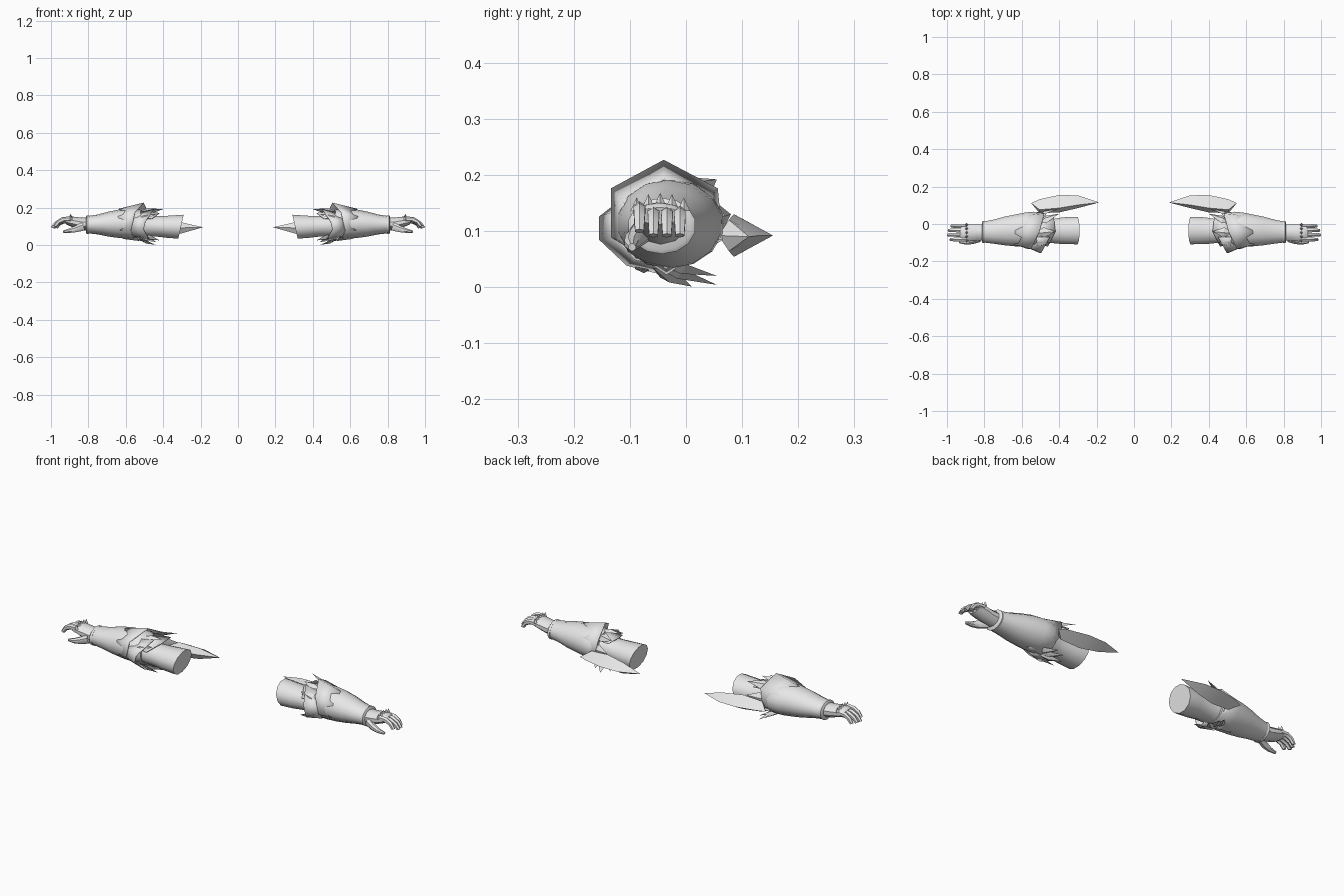
import bpy, bmesh, math
from mathutils import Vector

grey = bpy.data.materials.new("light_grey")
grey.diffuse_color = (0.8, 0.8, 0.8, 1)


def finish(name, bm, angle=35, thick=0):
    """Turn a bmesh into a part, mirrored to the other arm."""
    bmesh.ops.recalc_face_normals(bm, faces=bm.faces[:])
    me = bpy.data.meshes.new(name)
    bm.to_mesh(me)
    bm.free()
    ob = bpy.data.objects.new(name, me)
    bpy.context.collection.objects.link(ob)
    me.materials.append(grey)
    bpy.ops.object.select_all(action='DESELECT')
    ob.select_set(True)
    bpy.context.view_layer.objects.active = ob
    bpy.ops.object.shade_smooth_by_angle(angle=math.radians(angle))
    if thick:
        mod = ob.modifiers.new("thickness", 'SOLIDIFY')
        mod.thickness = thick
        mod.offset = 0
    mir = ob.modifiers.new("other_arm", 'MIRROR')
    mir.use_mirror_merge = False
    return ob


def loft(name, rings, n=12, angle=40):
    """Capped tube; each ring is x, y, z, half depth, half height, pitch."""
    bm = bmesh.new()
    loops = []
    for x, y, z, ry, rz, a in rings:
        up = Vector((math.sin(a), 0, math.cos(a)))
        loop = []
        for i in range(n):
            t = 2 * math.pi * (i + 0.5) / n
            loop.append(bm.verts.new(Vector((x, y, z))
                        + Vector((0, ry * math.cos(t), 0)) + up * rz * math.sin(t)))
        loops.append(loop)
    for a, b in zip(loops, loops[1:]):
        for i in range(n):
            j = (i + 1) % n
            bm.faces.new((a[i], a[j], b[j], b[i]))
    bm.faces.new(loops[0])
    bm.faces.new(loops[-1])
    return finish(name, bm, angle)


def strip(name, inner, outer, closed=False):
    """Sheet of faceted armour between two edges."""
    bm = bmesh.new()
    a = [bm.verts.new(p) for p in inner]
    b = [bm.verts.new(p) for p in outer]
    for i in range(len(a) if closed else len(a) - 1):
        j = (i + 1) % len(a)
        bm.faces.new((a[i], a[j], b[j], b[i]))
    return finish(name, bm, 20, 0.004)


def spike(name, base, tip, width, height=0.012):
    """Ridged leaf-shaped blade lying along the arm."""
    base, tip = Vector(base), Vector(tip)
    mid = base.lerp(tip, 0.45)
    out = Vector((0, mid.y + 0.04, mid.z - 0.105)).normalized()
    side = (tip - base).cross(out).normalized() * width
    out = side.cross(tip - base).normalized() * height
    if out.dot(Vector((0, mid.y + 0.04, mid.z - 0.105))) < 0:
        out = -out
    bm = bmesh.new()
    b, t = bm.verts.new(base), bm.verts.new(tip)
    ring = [bm.verts.new(mid + v) for v in (side, out, -side, -out * 0.3)]
    for i in range(4):
        p, q = ring[i], ring[(i + 1) % 4]
        bm.faces.new((b, p, q))
        bm.faces.new((t, q, p))
    return finish(name, bm, 15)


# Upper arm and elbow joint
loft("upper_arm", [(0.305, -0.035, 0.098, 0.076, 0.068, -0.22),
                   (0.38, -0.036, 0.098, 0.074, 0.061, -0.1),
                   (0.44, -0.038, 0.100, 0.066, 0.056, 0),
                   (0.50, -0.035, 0.105, 0.070, 0.062, 0),
                   (0.56, -0.032, 0.110, 0.075, 0.070, 0)])

# Forearm guard
loft("forearm", [(0.50, -0.030, 0.112, 0.082, 0.070, 0),
                 (0.535, -0.028, 0.113, 0.096, 0.079, 0),
                 (0.58, -0.030, 0.113, 0.094, 0.080, 0),
                 (0.63, -0.034, 0.114, 0.088, 0.077, 0),
                 (0.69, -0.037, 0.112, 0.079, 0.067, 0),
                 (0.75, -0.041, 0.110, 0.066, 0.053, 0),
                 (0.805, -0.043, 0.109, 0.057, 0.046, 0)], 14)
loft("wrist_band", [(0.797, -0.043, 0.109, 0.059, 0.048, 0),
                    (0.808, -0.043, 0.109, 0.061, 0.050, 0),
                    (0.813, -0.043, 0.109, 0.054, 0.043, 0)], 14)

# Hand
loft("palm", [(0.80, -0.045, 0.110, 0.046, 0.036, 0),
              (0.84, -0.046, 0.114, 0.045, 0.033, 0),
              (0.88, -0.047, 0.122, 0.048, 0.030, 0.1),
              (0.915, -0.047, 0.128, 0.046, 0.023, 0.25),
              (0.925, -0.047, 0.127, 0.040, 0.016, 0.3)], 10)
for i, (y, end) in enumerate([(-0.083, 0.985), (-0.058, 1.0), (-0.034, 0.995), (-0.011, 0.98)]):
    k = end - 0.9
    lift = 0.008 if i == 0 else 0
    loft("finger_%d" % (i + 1),
         [(0.895, y, 0.130 + lift, 0.012, 0.015, 0.1),
          (0.9 + k * 0.4, y, 0.129 + lift, 0.012, 0.014, 0.4),
          (0.9 + k * 0.72, y, 0.115 + lift, 0.011, 0.012, 0.8),
          (0.9 + k * 0.92, y, 0.092 + lift, 0.009, 0.010, 1.2)], 6)
loft("thumb", [(0.825, -0.078, 0.100, 0.020, 0.024, 0.3),
               (0.865, -0.092, 0.086, 0.017, 0.019, 0.3),
               (0.90, -0.098, 0.077, 0.013, 0.013, 0.2),
               (0.935, -0.096, 0.071, 0.007, 0.007, 0.2)], 8)

# Row of studs over the knuckles
for i in range(5):
    bm = bmesh.new()
    bmesh.ops.create_cone(bm, segments=4, radius1=0.011, radius2=0, depth=0.024)
    bmesh.ops.translate(bm, verts=bm.verts[:],
                        vec=(0.895, -0.088 + 0.021 * i, 0.156 - 0.002 * (i - 2) ** 2))
    finish("knuckle_stud", bm, 10)

# Six-sided flaring collar
strip("collar",
      [(0.635, -0.040, 0.192), (0.61, 0.040, 0.155), (0.60, 0.048, 0.085),
       (0.61, -0.035, 0.034), (0.63, -0.110, 0.080), (0.64, -0.110, 0.150)],
      [(0.505, -0.040, 0.225), (0.48, 0.055, 0.175), (0.50, 0.064, 0.085),
       (0.53, -0.035, 0.024), (0.57, -0.132, 0.090), (0.55, -0.132, 0.175)], True)

# Pointed plates wrapping the front and underside of the elbow
strip("front_plate",
      [(0.53, -0.070, 0.175), (0.57, -0.122, 0.135), (0.575, -0.122, 0.085),
       (0.56, -0.090, 0.050), (0.54, -0.020, 0.034)],
      [(0.45, -0.070, 0.190), (0.495, -0.153, 0.125), (0.505, -0.153, 0.085),
       (0.48, -0.105, 0.040), (0.44, -0.020, 0.018)])
strip("inner_plate",
      [(0.53, 0.030, 0.165), (0.52, -0.040, 0.180), (0.53, -0.105, 0.145)],
      [(0.43, 0.045, 0.165), (0.42, -0.040, 0.170), (0.46, -0.120, 0.140)])

# Elbow spikes
spikes = [((0.53, -0.07, 0.045), (0.47, 0.055, 0.004), 0.026),
          ((0.55, -0.06, 0.048), (0.50, 0.055, 0.020), 0.024),
          ((0.53, -0.06, 0.035), (0.44, 0.010, 0.001), 0.022),
          ((0.52, -0.09, 0.055), (0.42, -0.075, 0.025), 0.022),
          ((0.53, 0.00, 0.170), (0.40, 0.055, 0.192), 0.025),
          ((0.53, -0.05, 0.180), (0.42, -0.040, 0.190), 0.028),
          ((0.53, 0.04, 0.120), (0.41, 0.080, 0.130), 0.028),
          ((0.55, -0.11, 0.140), (0.44, -0.100, 0.165), 0.022)]
for base, tip, width in spikes:
    spike("elbow_spike", base, tip, width)

# Long fin sweeping back from the elbow: x, outer y, inner y, half height
bm = bmesh.new()
rings = []
for x, o, i, h in [(0.505, 0.132, 0.058, 0.028), (0.40, 0.155, 0.062, 0.038),
                   (0.30, 0.153, 0.085, 0.029)]:
    m = i + (o - i) * 0.25
    rings.append([bm.verts.new(p) for p in
                  ((x, o, 0.092), (x, m, 0.092 + h), (x, i, 0.092), (x, m, 0.092 - h))])
front, tip = bm.verts.new((0.55, 0.112, 0.090)), bm.verts.new((0.187, 0.115, 0.095))
for k in range(4):
    j = (k + 1) % 4
    bm.faces.new((front, rings[0][k], rings[0][j]))
    for a, b in zip(rings, rings[1:]):
        bm.faces.new((a[k], a[j], b[j], b[k]))
    bm.faces.new((tip, rings[-1][j], rings[-1][k]))
finish("elbow_fin", bm, 25)
